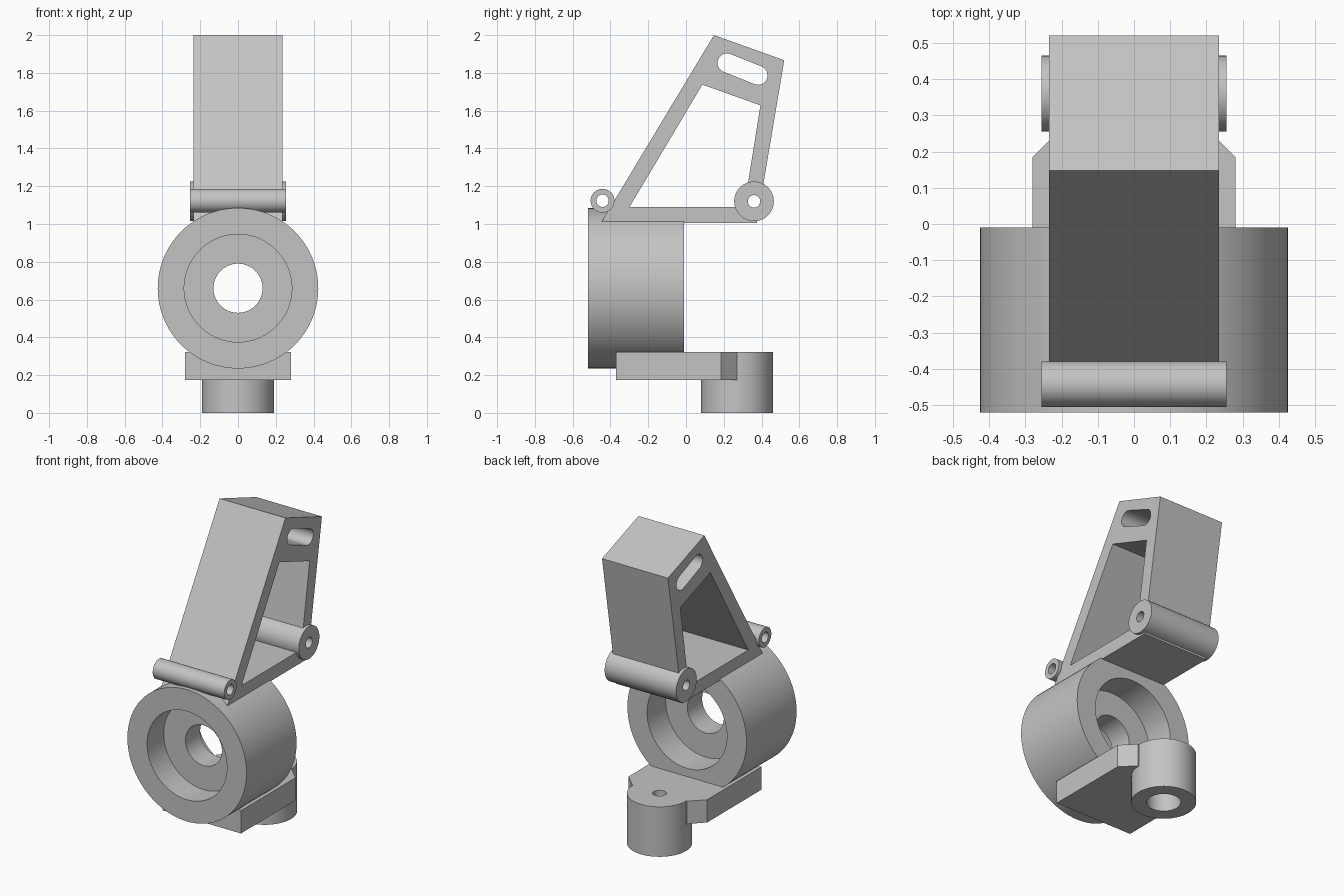
import bpy, bmesh, math
from mathutils import Vector

if "Cube" in bpy.data.objects:
    bpy.data.objects.remove(bpy.data.objects["Cube"], do_unlink=True)

GREY = (0.55, 0.55, 0.55, 1)
metal = bpy.data.materials.new("plain grey")
metal.use_nodes = True
metal.diffuse_color = GREY
metal.node_tree.nodes["Principled BSDF"].inputs["Base Color"].default_value = GREY


def prism(name, outline, direction):
    """Extrude a closed outline of 3D points along a direction."""
    bm = bmesh.new()
    face = bm.faces.new([bm.verts.new(p) for p in outline])
    grown = bmesh.ops.extrude_face_region(bm, geom=[face])
    moved = [g for g in grown["geom"] if isinstance(g, bmesh.types.BMVert)]
    bmesh.ops.translate(bm, verts=moved, vec=direction)
    bmesh.ops.recalc_face_normals(bm, faces=bm.faces)
    mesh = bpy.data.meshes.new(name)
    bm.to_mesh(mesh)
    bm.free()
    mesh.materials.append(metal)
    obj = bpy.data.objects.new(name, mesh)
    bpy.context.scene.collection.objects.link(obj)
    return obj


def cylinder(name, radius, start, end, sides=64):
    start, end = Vector(start), Vector(end)
    axis = end - start
    turn = axis.to_track_quat('Z', 'Y')
    ring = [start + turn @ Vector((radius * math.cos(a), radius * math.sin(a), 0))
            for a in (math.tau * i / sides for i in range(sides))]
    return prism(name, ring, axis)


def side_prism(name, profile, half_width):
    """Extrude a (y, z) profile symmetrically across x."""
    return prism(name, [(-half_width, y, z) for y, z in profile],
                 (2 * half_width, 0, 0))


def combine(target, tool, operation):
    """Apply a boolean and discard the tool."""
    mod = target.modifiers.new("bool", 'BOOLEAN')
    mod.operation, mod.object, mod.solver = operation, tool, 'EXACT'
    graph = bpy.context.evaluated_depsgraph_get()
    mesh = bpy.data.meshes.new_from_object(target.evaluated_get(graph))
    target.modifiers.clear()
    target.data = mesh
    bpy.data.objects.remove(tool, do_unlink=True)


def cut(target, tool):
    combine(target, tool, 'DIFFERENCE')


def join(target, tool):
    combine(target, tool, 'UNION')


# Bearing hub with a recess on each end and a through hole
HUB_Z = 0.66
FRONT, BACK = -0.52, -0.01


def hub_cylinder(name, radius, y0, y1):
    return cylinder(name, radius, (0, y0, HUB_Z), (0, y1, HUB_Z), 96)


hub = hub_cylinder("bearing_hub", 0.425, FRONT, BACK)
cut(hub, hub_cylinder("front_recess", 0.285, FRONT - 0.1, FRONT + 0.17))
cut(hub, hub_cylinder("back_recess", 0.285, BACK - 0.19, BACK + 0.1))
cut(hub, hub_cylinder("axle_hole", 0.13, FRONT - 0.1, BACK + 0.1))

# Lower plate with chamfered rear corners and a round boss
half = [(0.28, -0.37), (0.28, 0.185), (0.195, 0.27)]
outline = half + [(-x, y) for x, y in reversed(half)]
arm = prism("lower_arm", [(x, y, 0.175) for x, y in outline], (0, 0, 0.147))
BOSS_Y = 0.27


def boss_cylinder(name, radius, z0, z1):
    return cylinder(name, radius, (0, BOSS_Y, z0), (0, BOSS_Y, z1))


join(arm, boss_cylinder("boss", 0.19, 0, 0.322))
cut(arm, boss_cylinder("boss_socket", 0.1, -0.1, 0.2))
cut(arm, boss_cylinder("bolt_hole", 0.04, -0.1, 0.5))

# Upright frame: slanted profile with a large window
frame = side_prism("upright_frame",
                   [(-0.451, 1.005), (0.148, 2.0), (0.52, 1.867), (0.375, 1.005)], 0.235)
cut(frame, side_prism("frame_window",
                      [(-0.299, 1.09), (0.087, 1.738), (0.394, 1.628), (0.308, 1.09)], 0.4))

# Slot with round ends near the top of the frame
slot_a, slot_b, slot_r = Vector((0.217, 1.853)), Vector((0.382, 1.787)), 0.05
heading = math.atan2(slot_b.y - slot_a.y, slot_b.x - slot_a.x)
slot = []
for centre, first in ((slot_b, heading - math.pi / 2), (slot_a, heading + math.pi / 2)):
    for i in range(17):
        a = first + math.pi * i / 16
        slot.append((centre.x + slot_r * math.cos(a), centre.y + slot_r * math.sin(a)))
cut(frame, side_prism("frame_slot", slot, 0.4))


# Hinge tubes across the front and rear of the frame
def cross_cylinder(name, radius, y, z, reach):
    return cylinder(name, radius, (-reach, y, z), (reach, y, z), 48)


TUBES = [("front_tube", -0.442, 1.123, 0.063), ("rear_tube", 0.36, 1.12, 0.105)]
for name, y, z, radius in TUBES:
    join(frame, cross_cylinder(name, radius, y, z, 0.255))
for name, y, z, radius in TUBES:
    cut(frame, cross_cylinder(name + "_hole", 0.033, y, z, 0.4))

# Smooth the round walls and keep the edges crisp
for obj in (hub, arm, frame):
    bpy.ops.object.select_all(action='DESELECT')
    obj.select_set(True)
    bpy.context.view_layer.objects.active = obj
    bpy.ops.object.shade_smooth_by_angle(angle=math.radians(25))
